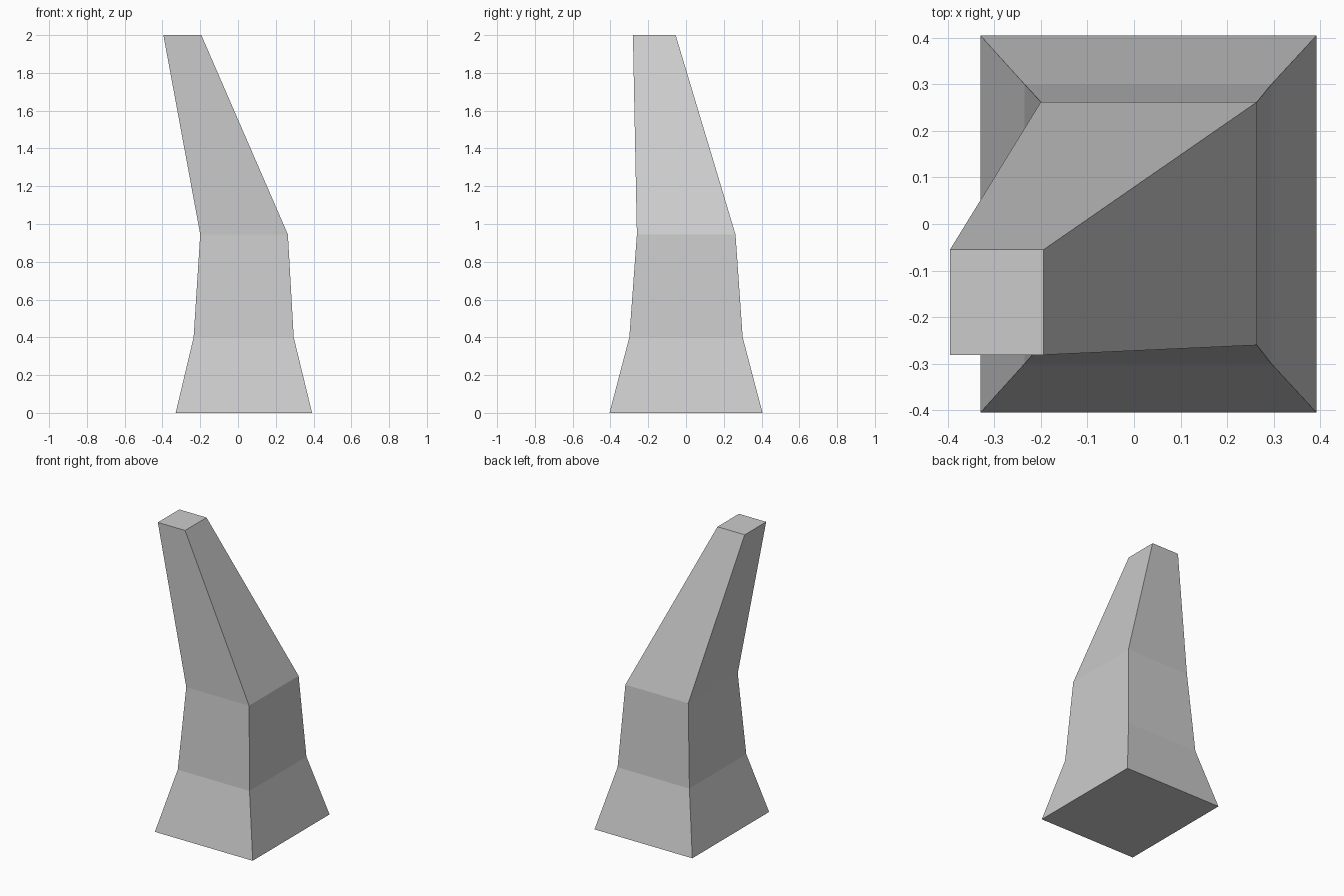
import bpy
import bmesh

default_cube = bpy.data.objects.get("Cube")
if default_cube:
    bpy.data.objects.remove(default_cube, do_unlink=True)

# Plain grey stone
grey = bpy.data.materials.new("light_grey")
grey.use_nodes = True
colour = (0.6, 0.6, 0.6, 1)
grey.diffuse_color = colour
grey.node_tree.nodes["Principled BSDF"].inputs["Base Color"].default_value = colour

# Rectangular sections of the leaning spire: height, x range, y range
sections = [
    (0.0, -0.33, 0.392, -0.405, 0.405),     # flared foot
    (0.4, -0.235, 0.295, -0.30, 0.30),      # top of foot
    (0.945, -0.20, 0.264, -0.26, 0.262),    # shoulder
    (2.0, -0.395, -0.194, -0.281, -0.055),  # offset tip
]

bm = bmesh.new()
rings = [
    [bm.verts.new((x, y, z)) for x, y in ((x0, y0), (x1, y0), (x1, y1), (x0, y1))]
    for z, x0, x1, y0, y1 in sections
]

# Side walls between neighbouring sections
for lower, upper in zip(rings, rings[1:]):
    for i in range(4):
        j = (i + 1) % 4
        bm.faces.new((lower[i], lower[j], upper[j], upper[i]))

# Underside and flat tip
bm.faces.new(rings[0][::-1])
bm.faces.new(rings[-1])
bmesh.ops.recalc_face_normals(bm, faces=bm.faces)

mesh = bpy.data.meshes.new("leaning_spire")
bm.to_mesh(mesh)
bm.free()
mesh.materials.append(grey)
spire = bpy.data.objects.new("leaning_spire", mesh)
bpy.context.collection.objects.link(spire)
